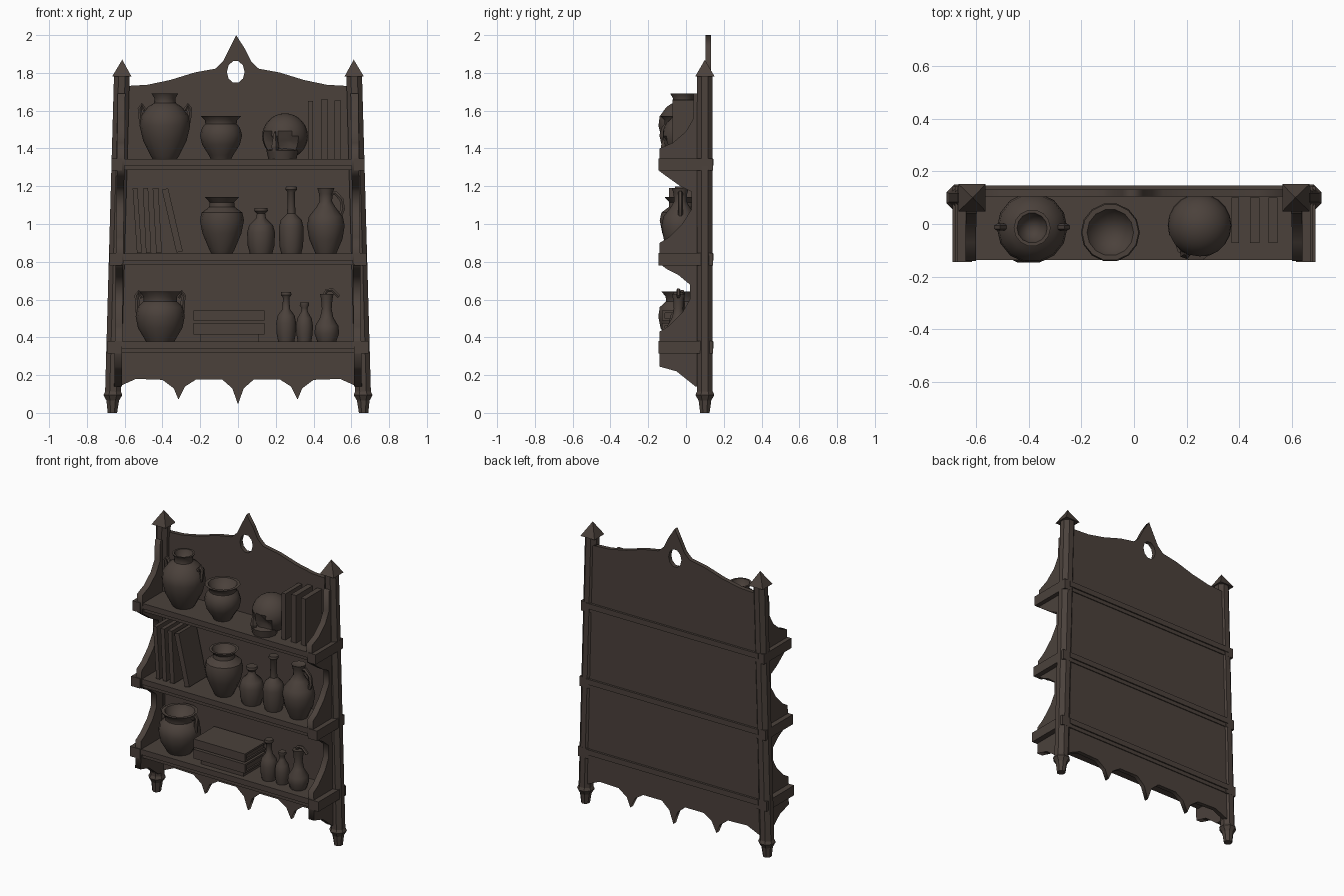
import bpy, bmesh, math
from mathutils import Vector, Matrix

if "Cube" in bpy.data.objects:
    bpy.data.objects.remove(bpy.data.objects["Cube"])

WOOD = bpy.data.materials.new("dark_brown")
WOOD.diffuse_color = (0.07, 0.053, 0.044, 1)
WOOD.use_nodes = True
WOOD.node_tree.nodes["Principled BSDF"].inputs["Base Color"].default_value = WOOD.diffuse_color


def add_mesh(name, bm, smooth=False):
    bmesh.ops.recalc_face_normals(bm, faces=bm.faces[:])
    me = bpy.data.meshes.new(name)
    bm.to_mesh(me)
    bm.free()
    me.materials.append(WOOD)
    ob = bpy.data.objects.new(name, me)
    bpy.context.collection.objects.link(ob)
    if smooth:
        bpy.ops.object.select_all(action='DESELECT')
        bpy.context.view_layer.objects.active = ob
        ob.select_set(True)
        bpy.ops.object.shade_smooth_by_angle(angle=math.radians(40))
    return ob


def box(name, lo, hi, tilt=0.0):
    """Box between two corners, optionally leaning about the y axis."""
    lo, hi = Vector(lo), Vector(hi)
    bm = bmesh.new()
    bmesh.ops.create_cube(bm, size=1)
    m = Matrix.Translation((lo + hi) / 2) @ Matrix.Rotation(tilt, 4, 'Y')
    bmesh.ops.transform(bm, verts=bm.verts, matrix=m @ Matrix.Diagonal((hi - lo).to_4d()))
    return add_mesh(name, bm)


def lathe(name, x, y, prof, n=14, lean=0.0, turn=0.0, smooth=True):
    """Turned shape from (radius, z) points; lean shifts x with height."""
    bm = bmesh.new()
    rings = []
    for r, z in prof:
        k = 1 if r == 0 else n
        rings.append([bm.verts.new((x + lean * z + r * math.cos(turn + 2 * math.pi * i / n),
                                    y + r * math.sin(turn + 2 * math.pi * i / n), z)) for i in range(k)])
    for a, b in zip(rings, rings[1:]):
        for i in range(n):
            j = (i + 1) % n
            quad = [a[i % len(a)], a[j % len(a)], b[j % len(b)], b[i % len(b)]]
            bm.faces.new(list(dict.fromkeys(quad)))
    return add_mesh(name, bm, smooth)


def curve_mesh(name, loops, cyclic, dims, remap=None, smooth=False, **settings):
    """Curve of straight segments turned into a mesh."""
    cu = bpy.data.curves.new(name, 'CURVE')
    cu.dimensions = dims
    for pts in loops:
        sp = cu.splines.new('POLY')
        sp.points.add(len(pts) - 1)
        for p, co in zip(sp.points, pts):
            p.co = (*co, 1) if len(co) == 3 else (*co, 0, 1)
        sp.use_cyclic_u = cyclic
    for k, v in settings.items():
        setattr(cu, k, v)
    tmp = bpy.data.objects.new(name + "_curve", cu)
    bpy.context.collection.objects.link(tmp)
    bpy.context.view_layer.update()
    me = bpy.data.meshes.new_from_object(tmp.evaluated_get(bpy.context.evaluated_depsgraph_get()))
    bm = bmesh.new()
    bm.from_mesh(me)
    bpy.data.objects.remove(tmp)
    bmesh.ops.remove_doubles(bm, verts=bm.verts, dist=1e-5)
    if remap:
        for v in bm.verts:
            v.co = remap(v.co)
    return add_mesh(name, bm, smooth)


def handle(name, pts, r=0.013):
    curve_mesh(name, [pts], False, '3D', smooth=True, bevel_depth=r, bevel_resolution=1, use_fill_caps=True)


# Back panel with scalloped bottom, crested top and pierced finial
bottom = [(0, .045), (.03, .13), (.085, .178), (.22, .178), (.28, .14), (.315, .07),
          (.34, .13), (.40, .175), (.54, .18), (.63, .14)]
top = [(.59, 1.73), (.47, 1.737), (.35, 1.762), (.22, 1.802), (.11, 1.822), (.07, 1.86), (.035, 1.93), (-.01, 2.0)]
left = [(-x - .01 if z > 1 else -x, z) for x, z in reversed((bottom + top)[1:-1])]
hole = [(-.012 + .047 * math.cos(i * math.pi / 5), 1.805 + .06 * math.sin(i * math.pi / 5)) for i in range(10)]
curve_mesh("back_panel", [bottom + top + left, hole], True, '2D',
           lambda c: Vector((c.x, .118 + c.z, c.y)), fill_mode='BOTH', extrude=.014)

# Leaning corner posts with pointed caps and turned feet, scalloped sides
side = [(.09, .14), (.05, .14), (0, .18), (-.05, .22), (-.14, .245), (-.14, .43), (-.09, .46), (-.02, .53),
        (.02, .6), (.02, .68), (-.04, .73), (-.1, .76), (-.14, .79), (-.14, .9), (-.09, .93), (-.02, 1.0),
        (.03, 1.08), (.03, 1.17), (-.03, 1.2), (-.1, 1.25), (-.14, 1.28), (-.14, 1.4), (-.07, 1.43),
        (0, 1.49), (.04, 1.56), (.04, 1.69), (.09, 1.69)]
for s, tag in ((-1, "left"), (1, "right")):
    ln = -.028 * s
    lathe("post_" + tag, .665 * s, .1, [(0, .08), (.045, .08), (.045, 1.79), (0, 1.79)], 8, ln, math.pi / 8)
    lathe("post_cap_" + tag, .665 * s, .1, [(0, 1.78), (.073, 1.78), (0, 1.87)], 4, ln, math.pi / 4, False)
    lathe("foot_" + tag, .665 * s, .1,
          [(0, 0), (.027, 0), (.036, .065), (.054, .095), (.044, .115), (0, .115)], 8, ln, math.pi / 8, False)
    curve_mesh("side_panel_" + tag, [side], True, '2D',
               lambda c: Vector((s * (.637 - .012 * c.y) + c.z, c.x, c.y)), fill_mode='BOTH', extrude=.02)

# Shelves with a stepped front edge and end rails
for i, (z, w) in enumerate(((.377, .69), (.843, .68), (1.345, .67))):
    box(f"shelf_{i}", (-.63, -.137, z - .036), (.63, .146, z))
    box(f"shelf_moulding_{i}", (-.62, -.125, z - .06), (.62, .138, z - .036))
    for s in (-1, 1):
        a, b = sorted((s * .615, s * w))
        box(f"shelf_end_{i}", (a, -.145, z - .062), (b, .142, z + .003))


# Pots, given as (radius, z) outlines and closed with a hollow inside
def vase(name, x, y, prof):
    lip_r, lip_z = prof[-1]
    neck = min(r for r, z in prof[-3:])
    inner = [(lip_r * .82, lip_z), (neck * .85, prof[-2][1] - .01), (0, prof[-2][1] - .05)]
    lathe(name, x, y, [(0, prof[0][1])] + prof + inner, 14)


vase("tall_vase", -.387, -.015, [(.065, 1.345), (.075, 1.36), (.115, 1.44), (.134, 1.52), (.128, 1.57),
                                 (.09, 1.62), (.058, 1.64), (.055, 1.665), (.07, 1.69)])
vase("wide_pot", -.09, -.032, [(.055, 1.345), (.065, 1.365), (.1, 1.42), (.112, 1.47), (.1, 1.51),
                               (.083, 1.53), (.085, 1.55), (.108, 1.573)])
vase("middle_vase", -.085, -.025, [(.055, .843), (.065, .86), (.103, .95), (.117, 1.02), (.108, 1.06),
                                   (.068, 1.09), (.065, 1.115), (.09, 1.142)])
vase("low_vase", -.412, -.02, [(.075, .377), (.085, .395), (.118, .45), (.13, .51), (.122, .56),
                               (.088, .59), (.09, .615), (.112, .642)])
for s in (-1, 1):
    handle("tall_vase_handle", [(-.387 + s * d, -.012, z) for d, z in
                                ((.12, 1.52), (.128, 1.56), (.133, 1.61), (.122, 1.63), (.105, 1.6))])
    handle("low_vase_handle", [(-.412 + s * d, -.02, z) for d, z in
                               ((.118, .53), (.12, .59), (.126, .62), (.114, .64), (.095, .61))])


# Bottles with a round shoulder and narrow neck
def bottle(name, x, y, r, z0, shoulder, zt, neck):
    lathe(name, x, y, [(0, z0), (r * .8, z0), (r * .95, z0 + .04), (r, shoulder - .04), (r * .85, shoulder),
                       (neck, shoulder + .035), (neck * .85, zt - .03), (neck * 1.4, zt - .015),
                       (neck * 1.3, zt), (0, zt)], 10)


bottle("squat_bottle", .122, -.03, .074, .843, .995, 1.085, .026)
bottle("tall_bottle", .282, -.03, .066, .843, 1.02, 1.198, .022)
bottle("small_bottle_a", .255, -.04, .053, .377, .515, .64, .02)
bottle("small_bottle_b", .352, -.04, .045, .377, .5, .585, .018)

# Jugs with a looped handle
lathe("round_jug", .465, -.03, [(0, .843), (.055, .843), (.088, .92), (.1, .99), (.09, 1.04), (.05, 1.09),
                                (.033, 1.12), (.036, 1.16), (.045, 1.19), (0, 1.175)], 12)
handle("round_jug_handle", [(.485, -.03, 1.16), (.515, -.03, 1.165), (.548, -.03, 1.13),
                            (.555, -.03, 1.08), (.535, -.03, 1.03)])
lathe("long_jug", .47, -.04, [(0, .377), (.05, .377), (.065, .42), (.062, .46), (.035, .505), (.026, .55),
                              (.03, .6), (.036, .63), (0, .63)], 10)
handle("long_jug_handle", [(.455, -.04, .62), (.47, -.04, .648), (.5, -.04, .65), (.535, -.04, .615)], .011)

# Skull: round cranium with pressed eye sockets, nose and jaw
bm = bmesh.new()
bmesh.ops.create_uvsphere(bm, u_segments=20, v_segments=14, radius=.121)
c = Vector((.249, -.005, 1.465))
for v in bm.verts:
    for e in (Vector((-.085, -.075, -.03)), Vector((.005, -.112, -.03))):
        if (v.co - e).length < .04:
            v.co *= .8
    v.co += c
add_mesh("skull", bm, True)
lathe("skull_nose", .195, -.112, [(.005, 1.49), (.022, 1.41), (.016, 1.385), (0, 1.38)], 5, smooth=False)
lathe("skull_jaw", .235, -.055, [(0, 1.345), (.075, 1.345), (.085, 1.39), (0, 1.41)], 10)

# Books: upright, leaning and stacked
for x0, x1, z in ((.37, .398, 1.65), (.44, .476, 1.66), (.51, .545, 1.655)):
    box("upright_book", (x0, -.072, 1.345), (x1, .1, z))
for xt, xb, t in ((-.545, -.522, .026), (-.49, -.473, .028), (-.437, -.418, .03), (-.388, -.308, .034)):
    xm = (xt + xb) / 2
    box("leaning_book", (xm - t / 2, -.09, .848), (xm + t / 2, .09, 1.19), math.atan2(xt - xb, .345))
for z0, z1 in ((.414, .475), (.488, .543)):
    # Covers slightly wider than the page block
    box("book_pages", (-.225, -.115, z0 + .01), (.13, .085, z1 - .01))
    box("book_cover_low", (-.236, -.125, z0), (.14, .09, z0 + .013))
    box("book_cover_top", (-.236, -.125, z1 - .013), (.14, .09, z1))
    box("book_spine", (-.236, -.127, z0), (.14, -.112, z1))
box("book_prop", (-.2, -.1, .377), (.11, .08, .414))
